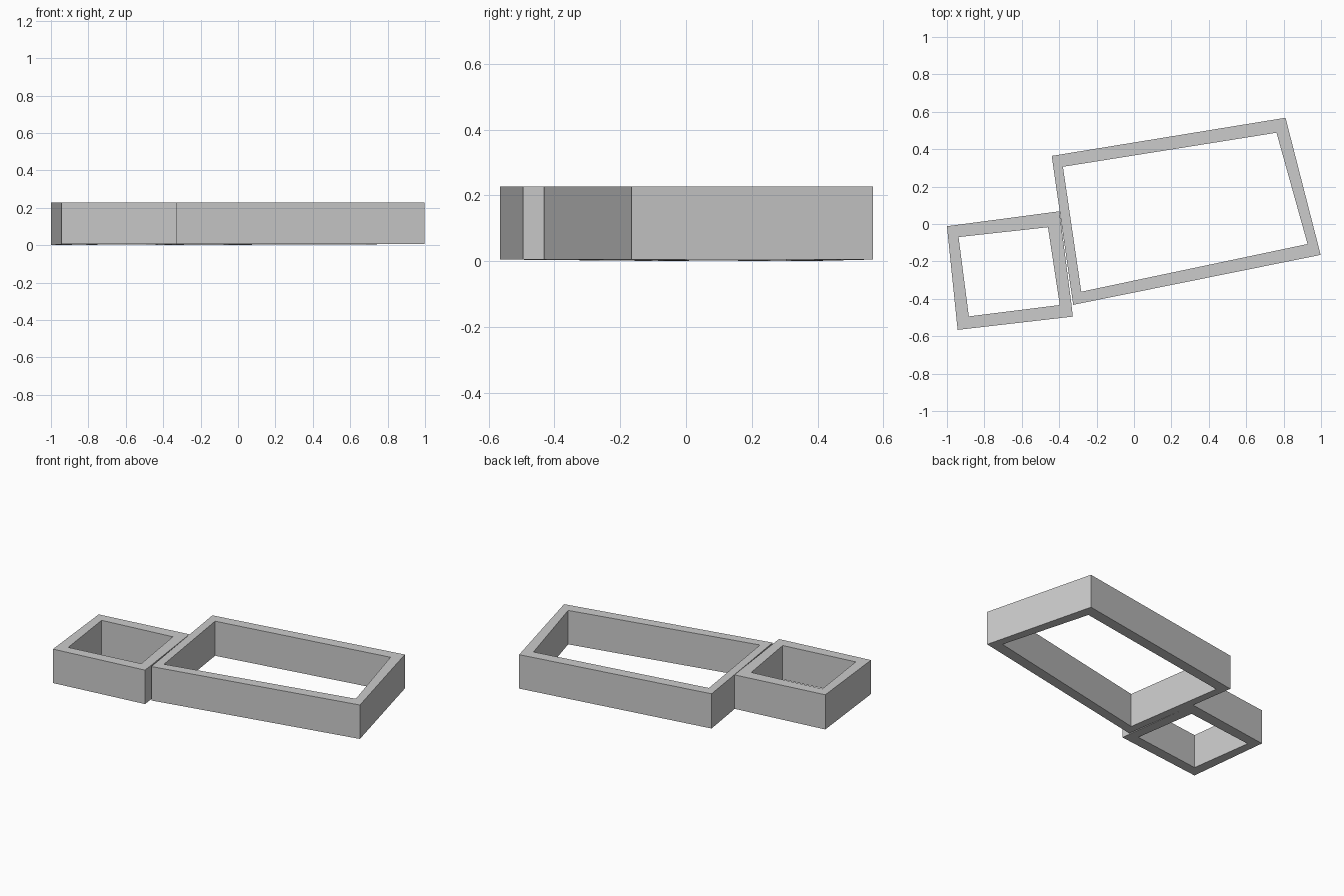
import bpy, bmesh

if "Cube" in bpy.data.objects:
    bpy.data.objects.remove(bpy.data.objects["Cube"])

TOP, BASE = 0.227, 0.005


def wall_ring(name, outer, inner):
    """Four-sided open wall ring; the first corner dips slightly to the ground."""
    bm = bmesh.new()
    n = len(outer)

    def loop(pts, z, dip=None):
        return [bm.verts.new((x, y, dip if dip is not None and i == 0 else z))
                for i, (x, y) in enumerate(pts)]

    ob, ot = loop(outer, BASE, 0.0), loop(outer, TOP)
    ib, it = loop(inner, BASE, 0.001), loop(inner, TOP)
    for i in range(n):
        j = (i + 1) % n
        for a, b in ((ob, ot), (ot, it), (it, ib), (ib, ob)):
            bm.faces.new((a[i], a[j], b[j], b[i]))
    bmesh.ops.recalc_face_normals(bm, faces=bm.faces)
    me = bpy.data.meshes.new(name)
    bm.to_mesh(me)
    bm.free()
    obj = bpy.data.objects.new(name, me)
    bpy.context.collection.objects.link(obj)
    return obj


# Large skewed enclosure
wall_ring("large_wall",
          [(-0.44, 0.364), (-0.325, -0.432), (0.998, -0.165), (0.81, 0.568)],
          [(-0.38, 0.306), (-0.282, -0.362), (0.928, -0.107), (0.762, 0.488)])

# Small enclosure sharing the left wall
wall_ring("small_wall",
          [(-1.0, -0.012), (-0.943, -0.566), (-0.327, -0.495),
           (-0.334, -0.432), (-0.399, 0.068)],
          [(-0.938, -0.07), (-0.883, -0.494), (-0.396, -0.433),
           (-0.397, -0.432), (-0.46, -0.017)])
